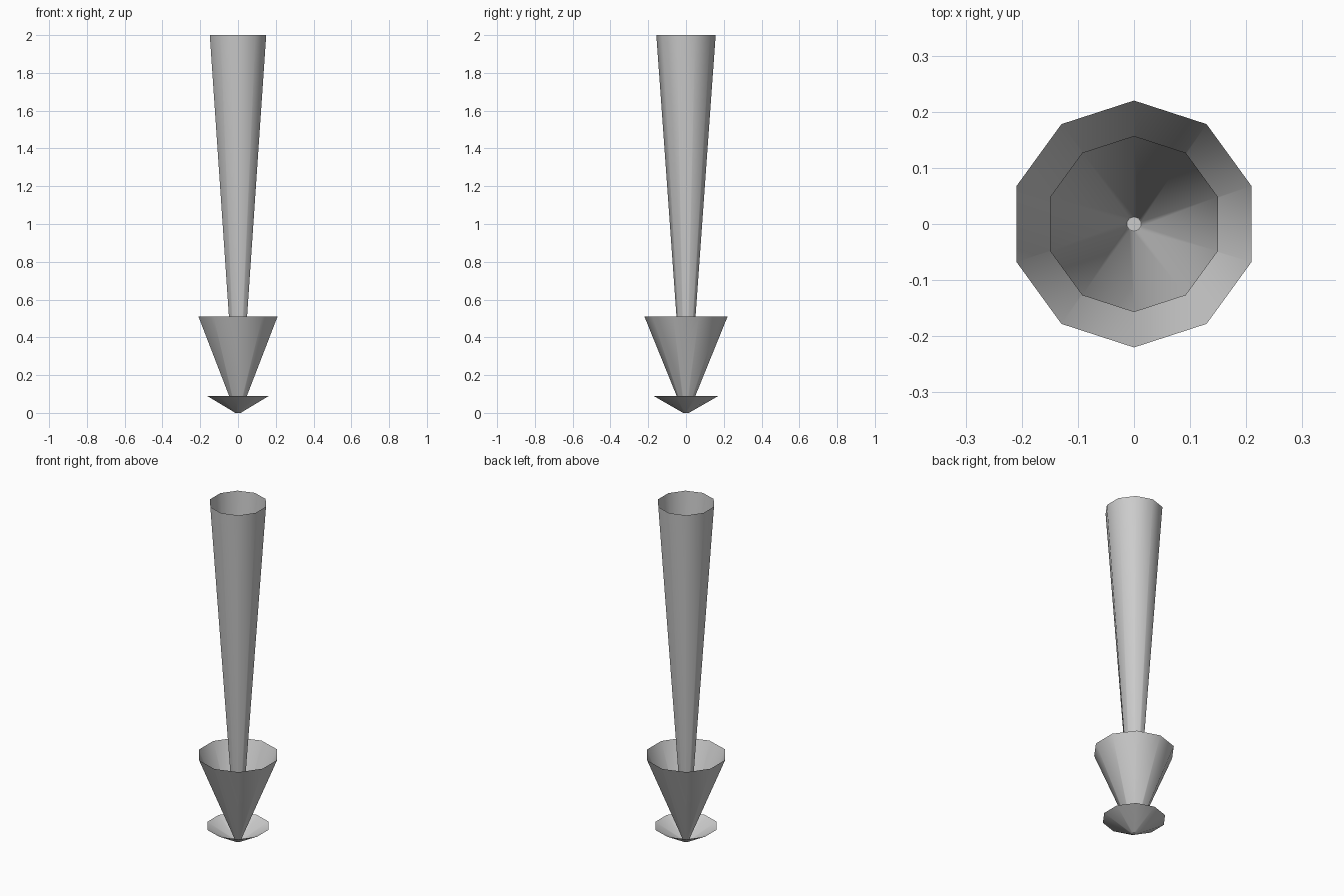
import bpy, bmesh, math

if "Cube" in bpy.data.objects:
    bpy.data.objects.remove(bpy.data.objects["Cube"])

SIDES = 10


def open_cone(name, tip_r, rim_r, height):
    """Ten-sided open cup: tiny closed tip at z = 0, flaring to an open rim."""
    bm = bmesh.new()
    rings = []
    for r, z in ((tip_r, 0.0), (rim_r, height)):
        ring = []
        for i in range(SIDES):
            a = math.pi / 2 + i * 2 * math.pi / SIDES
            ring.append(bm.verts.new((r * math.cos(a), r * math.sin(a), z)))
        rings.append(ring)
    low, high = rings
    for i in range(SIDES):
        j = (i + 1) % SIDES
        bm.faces.new((low[i], low[j], high[j], high[i]))
    bm.faces.new(low[::-1])
    for f in bm.faces:
        f.smooth = len(f.verts) == 4
    mesh = bpy.data.meshes.new(name)
    bm.to_mesh(mesh)
    bm.free()
    obj = bpy.data.objects.new(name, mesh)
    bpy.context.collection.objects.link(obj)
    return obj


# Three nested flared cups sharing the same tip
open_cone("tall_inner_cone", 0.014, 0.157, 2.0)
open_cone("middle_cone", 0.013, 0.22, 0.51)
open_cone("low_base_cone", 0.015, 0.172, 0.09)
